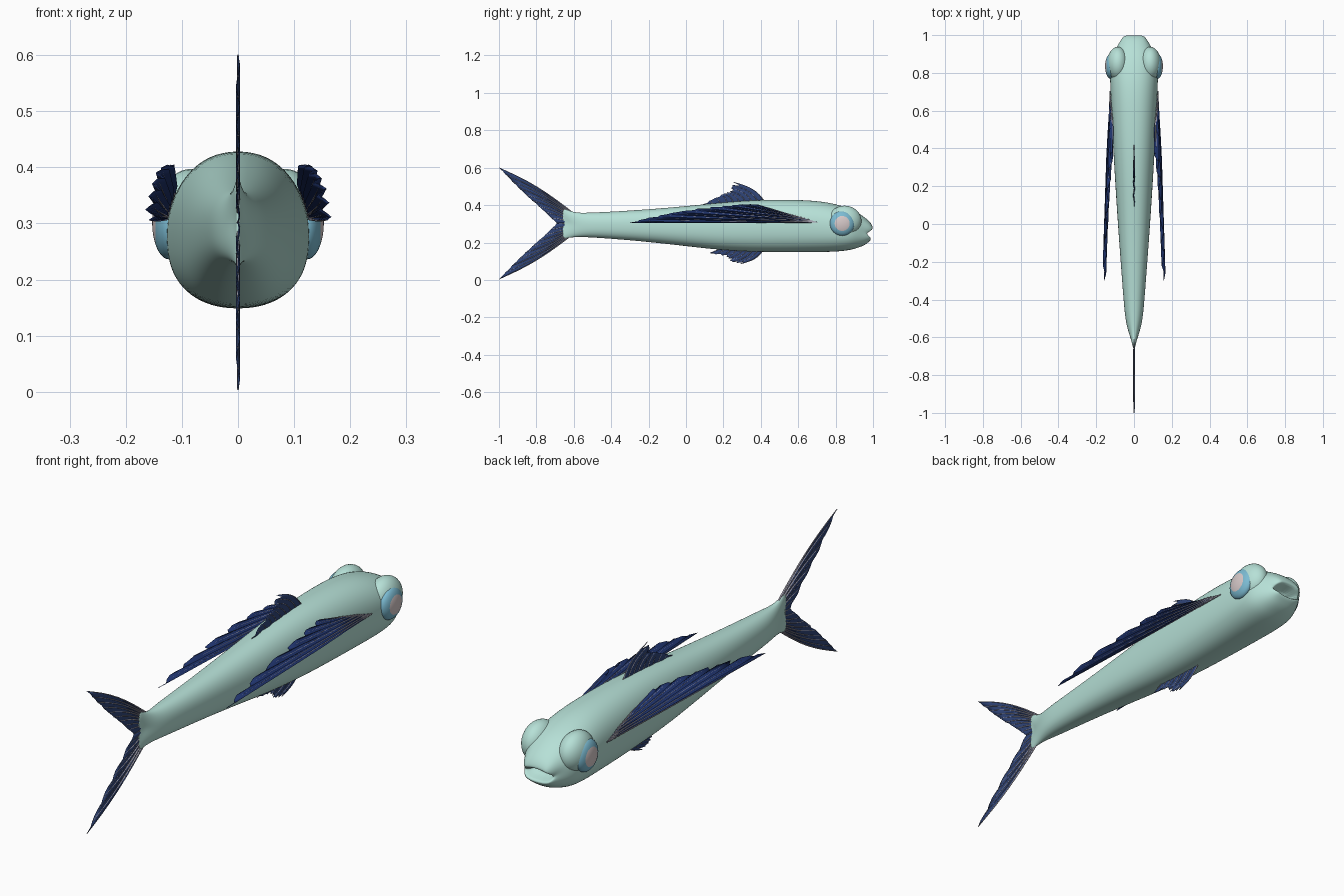
import bpy, bmesh, math, random
from mathutils import Vector

random.seed(4)
if "Cube" in bpy.data.objects:
    bpy.data.objects.remove(bpy.data.objects["Cube"], do_unlink=True)


def material(name, r, g, b):
    m = bpy.data.materials.new(name)
    m.use_nodes = True
    m.diffuse_color = (r, g, b, 1)
    m.node_tree.nodes["Principled BSDF"].inputs["Base Color"].default_value = (r, g, b, 1)
    return m


SKIN = material("pale sea green", .47, .75, .68)
NAVY = material("navy membrane", .014, .034, .155)
BLUE = material("slate blue membrane", .03, .06, .19)
RAY = material("grey ray", .36, .35, .42)
IRIS = material("sky blue iris", .2, .5, .65)
PUPIL = material("pinkish grey pupil", .68, .59, .59)


def make_object(name, bm, *mats):
    bmesh.ops.recalc_face_normals(bm, faces=bm.faces)
    mesh = bpy.data.meshes.new(name)
    bm.to_mesh(mesh)
    bm.free()
    for m in mats:
        mesh.materials.append(m)
    obj = bpy.data.objects.new(name, mesh)
    bpy.context.collection.objects.link(obj)
    return obj


def select_only(obj):
    bpy.ops.object.select_all(action='DESELECT')
    obj.select_set(True)
    bpy.context.view_layer.objects.active = obj


def smooth(obj, angle):
    select_only(obj)
    bpy.ops.object.shade_smooth_by_angle(angle=math.radians(angle))


# Body: cross-sections of (y, bottom, top, half width, bow of the ring in y)
SECTIONS = [
    (-.635, .214, .39, .005, -.03),
    (-.62, .223, .377, .011, -.02),
    (-.59, .23, .358, .024, 0),
    (-.52, .228, .36, .045, 0),
    (-.4, .22, .365, .056, 0),
    (-.2, .203, .378, .071, 0),
    (0, .18, .395, .086, 0),
    (.2, .157, .416, .099, 0),
    (.4, .148, .43, .111, 0),
    (.6, .147, .43, .121, 0),
    (.72, .148, .422, .126, 0),
    (.8, .15, .407, .129, 0),
    (.87, .157, .385, .126, 0),
    (.91, .168, .365, .11, 0),
    (.94, .182, .34, .09, .01),
    (.96, .2, .31, .076, .02),
    (.966, .212, .283, .067, .028),
    (.964, .222, .272, .06, .028),
    (.93, .232, .258, .04, .01),
]
SIDES = 24


def section(bm, y, bottom, top, width, bow):
    ring = []
    for i in range(SIDES):
        a = math.tau * i / SIDES
        c, s = math.cos(a), math.sin(a)
        power = .9 if s > 0 else .82
        px = math.copysign(abs(c) ** power, c)
        pz = math.copysign(abs(s) ** power, s)
        lip = .006 * pz if y > .95 else 0
        ring.append(bm.verts.new((width * px, y + bow * min(1, 1.4 * abs(pz)) + lip,
                                  (top + bottom) / 2 + (top - bottom) / 2 * pz)))
    return ring


bm = bmesh.new()
rings = [section(bm, *s) for s in SECTIONS]
for a, b in zip(rings, rings[1:]):
    for i in range(SIDES):
        j = (i + 1) % SIDES
        bm.faces.new((a[i], a[j], b[j], b[i]))
bm.faces.new(rings[0])
bm.faces.new(rings[-1])
body = make_object("body", bm, SKIN)
subdivision = body.modifiers.new("Subdivision", 'SUBSURF')
subdivision.levels = subdivision.render_levels = 2
smooth(body, 60)


def ball(name, centre, size, pupil, *mats):
    """Ball with its pole along x; faces within the pupil radius take the second colour."""
    bm = bmesh.new()
    bmesh.ops.create_uvsphere(bm, u_segments=32, v_segments=24, radius=1)
    for f in bm.faces:
        f.material_index = 1 if f.calc_center_median().xy.length < pupil else 0
    for v in bm.verts:
        x, y, z = v.co
        v.co = [c + s * p for c, s, p in zip(centre, size, (z, x, y))]
    smooth(make_object(name, bm, *mats), 40)


# Eyes set in swollen sockets
for side, label in ((1, "left"), (-1, "right")):
    ball(label + "_eye_socket", (side * .085, .848, .315), (.058, .09, .082), 0, SKIN)
    ball(label + "_eye", (side * .123, .835, .302), (.03, .066, .066), .62, IRIS, PUPIL)


def along(points, t):
    """Point at fraction t of a polyline, spaced evenly by index."""
    f = t * (len(points) - 1)
    i = min(int(f), len(points) - 2)
    return Vector(points[i]).lerp(Vector(points[i + 1]), f - i)


def fin(name, colour, root, tips, rays, sag, pleat, radius, ragged):
    """Membrane from root line to tip line, rippling between the spines that stiffen it."""
    steps = 8
    columns = []
    for i in range(rays * 2 - 1):
        t = i / (rays * 2 - 2)
        a, b = along(root, t), along(tips, t)
        reach = 1 - ragged * random.random() if i % 2 else 1
        ripple = pleat * (0, 1, 0, -1)[i % 4]
        column = []
        for k in range(steps + 1):
            u = k / steps * reach
            p = a.lerp(b, u) + Vector(sag) * math.sin(math.pi * u) * (1 - t)
            p.x += ripple * min(1, 3 * u)
            column.append(p)
        columns.append(column)
    bm = bmesh.new()
    grid = [[bm.verts.new(p) for p in col] for col in columns]
    for a, b in zip(grid, grid[1:]):
        for k in range(steps):
            bm.faces.new((a[k], a[k + 1], b[k + 1], b[k]))
    web = make_object(name, bm, colour)
    smooth(web, 60)
    thick = web.modifiers.new("Thickness", 'SOLIDIFY')
    thick.thickness, thick.offset = .002, 0

    curve = bpy.data.curves.new(name + "_rays", 'CURVE')
    curve.dimensions = '3D'
    curve.bevel_depth, curve.bevel_resolution = radius, 1
    curve.use_fill_caps = True
    for col in columns[::2]:
        spline = curve.splines.new('POLY')
        spline.points.add(steps)
        for k, p in enumerate(col):
            spline.points[k].co = (*p, 1)
            spline.points[k].radius = 1 - .6 * k / steps
    curve.materials.append(RAY)
    spines = bpy.data.objects.new(name + "_rays", curve)
    bpy.context.collection.objects.link(spines)
    select_only(spines)
    bpy.ops.object.convert(target='MESH')
    smooth(spines, 60)


# Long wing-like side fins folded back along the body
WING_ROOT = [(.127, .705, .308), (.124, .67, .318), (.119, .62, .335), (.113, .55, .352)]
WING_TIPS = [(.158, -.3, .306), (.155, -.2, .332), (.15, -.08, .357), (.143, .06, .38),
             (.135, .2, .396), (.126, .3, .404), (.114, .38, .404)]
for side, label in ((1, "left_side_fin"), (-1, "right_side_fin")):
    fin(label, NAVY, [(side * x, y, z) for x, y, z in WING_ROOT],
        [(side * x, y, z) for x, y, z in WING_TIPS],
        13, (0, 0, -.002), .009, .0024, .07)

# Fins on the back and belly
fin("back_fin", BLUE, [(0, .42, .42), (0, .27, .41), (0, .12, .395)],
    [(0, .255, .523), (0, .235, .475), (0, .19, .455), (0, .09, .405)],
    10, (0, .02, .012), .003, .0026, .2)
fin("belly_fin", BLUE, [(0, .41, .155), (0, .3, .158), (0, .18, .165)],
    [(0, .29, .085), (0, .235, .1), (0, .215, .128), (0, .125, .143)],
    9, (0, .015, -.008), .003, .0026, .2)

# Forked tail, the lower lobe mirrored from the upper about the body axis
AXIS = .302
for sign, label in ((1, "tail_upper_lobe"), (-1, "tail_lower_lobe")):
    root = [(0, y, AXIS + sign * h) for y, h in ((-.59, .045), (-.62, .04), (-.62, 0))]
    tips = [(0, y, AXIS + sign * h) for y, h in
            ((-1, .298), (-.92, .215), (-.84, .138), (-.76, .068), (-.69, 0))]
    fin(label, BLUE, root, tips, 10, (0, 0, sign * .022), .003, .0038, .03)
